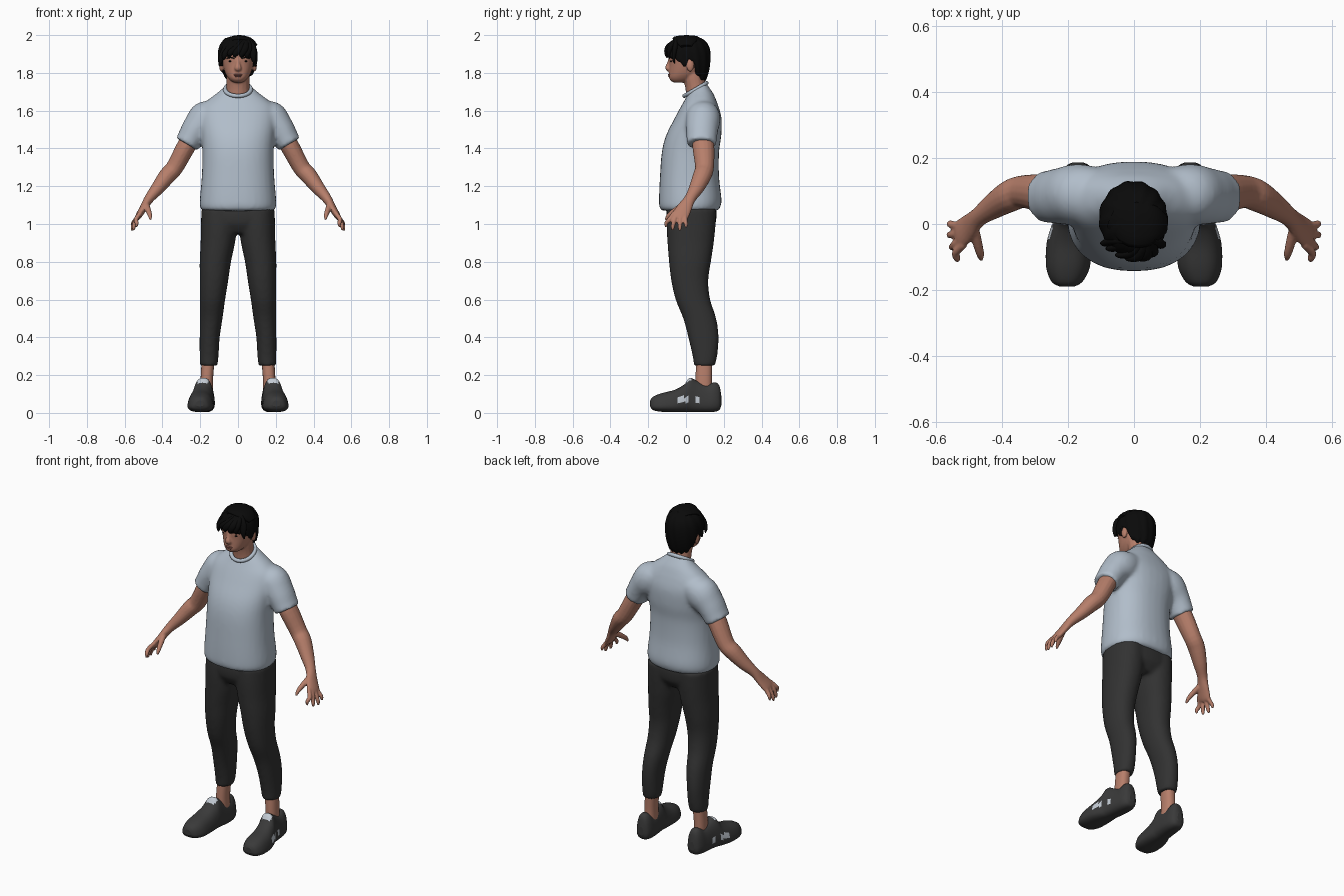
import bpy, bmesh, math
from mathutils import Vector

TAU = 2 * math.pi


def material(name, rgb):
    m = bpy.data.materials.new(name)
    m.diffuse_color = (*rgb, 1)
    return m


SKIN = material("skin", (0.47, 0.21, 0.145))
SHIRT = material("pale blue cotton", (0.44, 0.51, 0.59))
TROUSER = material("charcoal cloth", (0.032, 0.032, 0.032))
SHOE = material("dark grey shoe", (0.042, 0.042, 0.042))
WHITE = material("light patch", (0.55, 0.6, 0.66))
HAIR = material("black hair", (0.003, 0.003, 0.003))
LIP = material("lips", (0.27, 0.10, 0.08))


def dense(rows, n=4):
    """Catmull-Rom interpolation of every column."""
    out = []
    for i in range(len(rows) - 1):
        p = [rows[max(0, min(len(rows) - 1, i + k))] for k in (-1, 0, 1, 2)]
        for s in range(n):
            t = s / n
            out.append([0.5 * (2 * b + (c - a) * t + (2 * a - 5 * b + 4 * c - d) * t * t
                               + (3 * b - a - 3 * c + d) * t ** 3) for a, b, c, d in zip(*p)])
    return out + [list(rows[-1])]


def sgn_pow(v, e):
    return math.copysign(abs(v) ** e, v)


def slices(rows, side=1, e=2.3, seg=32):
    """Horizontal sections: z, centre x, half width, front y, back y."""
    rings = []
    for z, xc, hw, yf, yb in dense(rows):
        rings.append([Vector((side * (xc + hw * sgn_pow(math.cos(a), 2 / e)),
                              (yf + yb) / 2 + (yb - yf) / 2 * sgn_pow(math.sin(a), 2 / e), z))
                      for a in (TAU * k / seg for k in range(seg))])
    return rings


def tube(rows, side=1, seg=16):
    """Tube along points: x, y, z, radius towards y, radius across."""
    d = dense(rows)
    pts = [Vector((side * r[0], r[1], r[2])) for r in d]
    rings = []
    for i, p in enumerate(pts):
        t = (pts[min(i + 1, len(pts) - 1)] - pts[max(i - 1, 0)]).normalized()
        v = Vector((0, 1, 0))
        v = (v - t * v.dot(t)).normalized()
        u = t.cross(v)
        rings.append([p + v * d[i][3] * math.cos(TAU * k / seg) + u * d[i][4] * math.sin(TAU * k / seg)
                      for k in range(seg)])
    return rings


def ball(c, r):
    """Ellipsoid as a stack of rings."""
    return [[Vector((c[0] + r[0] * math.sin(b) * math.cos(a), c[1] + r[1] * math.sin(b) * math.sin(a),
                     c[2] + r[2] * math.cos(b))) for a in (TAU * k / 16 for k in range(16))]
            for b in (0.05 + (math.pi - 0.1) * j / 10 for j in range(11))]


def build(name, parts, mats, voxel=0, smooth=4, rule=None):
    """Loft every ring stack, then optionally fuse them into one skin."""
    bm = bmesh.new()
    for rings in parts:
        vs = [[bm.verts.new(p) for p in ring] for ring in rings]
        n = len(vs[0])
        for a, b in zip(vs, vs[1:]):
            for k in range(n):
                bm.faces.new((a[k], a[(k + 1) % n], b[(k + 1) % n], b[k]))
        bm.faces.new(vs[0])
        bm.faces.new(vs[-1])
    bmesh.ops.recalc_face_normals(bm, faces=bm.faces)
    for f in bm.faces:
        f.smooth = len(f.verts) == 4
        if rule:
            f.material_index = rule(f.calc_center_median())
    me = bpy.data.meshes.new(name)
    bm.to_mesh(me)
    bm.free()
    for m in mats:
        me.materials.append(m)
    ob = bpy.data.objects.new(name, me)
    bpy.context.collection.objects.link(ob)
    if voxel:
        r = ob.modifiers.new("fuse", 'REMESH')
        r.mode, r.voxel_size, r.use_smooth_shade = 'VOXEL', voxel, True
        s = ob.modifiers.new("soften", 'SMOOTH')
        s.factor, s.iterations = 0.5, smooth
    return ob


# T-shirt: torso plus two sleeves
torso = slices([(1.07, 0, .185, -.125, .165), (1.085, 0, .2, -.14, .18), (1.13, 0, .202, -.143, .188),
                (1.25, 0, .192, -.138, .175), (1.38, 0, .188, -.128, .175), (1.47, 0, .195, -.105, .187),
                (1.56, 0, .205, -.06, .188), (1.62, 0, .195, -.028, .173), (1.66, 0, .155, -.005, .158),
                (1.69, 0, .115, .012, .145), (1.72, 0, .08, .035, .125), (1.745, 0, .05, .06, .108)])
sleeves = [tube([(.10, .085, 1.60, .08, .06), (.165, .09, 1.56, .092, .095), (.22, .085, 1.505, .086, .078),
                 (.255, .083, 1.45, .08, .068), (.272, .082, 1.422, .079, .067)], s, 24) for s in (-1, 1)]
build("t_shirt", [torso] + sleeves, [SHIRT], 0.011, 6)

# Collar: tilted ring round the neck
bpy.ops.mesh.primitive_torus_add(major_radius=.068, minor_radius=.011, major_segments=40, minor_segments=10,
                                 location=(0, .05, 1.712), rotation=(math.radians(30), 0, 0))
collar = bpy.context.object
collar.name = "collar"
collar.data.materials.append(SHIRT)
bpy.ops.object.shade_smooth()

# Trousers: hips plus two legs
hips = slices([(.95, 0, .12, -.07, .12), (1.0, 0, .185, -.1, .155), (1.05, 0, .193, -.105, .162),
               (1.085, 0, .188, -.1, .16)])
legs = [slices([(.25, .155, .046, .042, .153), (.3, .153, .05, .035, .165), (.4, .15, .053, .012, .173),
                (.5, .142, .06, -.015, .16), (.6, .135, .067, -.055, .128), (.7, .127, .075, -.078, .118),
                (.8, .12, .083, -.09, .132), (.9, .107, .091, -.098, .147), (1.0, .1, .096, -.103, .157),
                (1.08, .1, .094, -.1, .16)], s, 2.2) for s in (-1, 1)]
build("trousers", [hips] + legs, [TROUSER], 0.011, 5)

# Head: skull, neck, nose and ears fused
skull = slices([(1.748, 0, .02, -.06, -.02), (1.758, 0, .038, -.08, .02), (1.775, 0, .054, -.09, .05),
                (1.80, 0, .068, -.09, .08), (1.84, 0, .08, -.089, .1), (1.885, 0, .087, -.091, .112),
                (1.93, 0, .082, -.08, .11), (1.97, 0, .05, -.045, .08)], 1, 2.2)
neck = tube([(0, .065, 1.62, .058, .066), (0, .052, 1.72, .055, .061), (0, .04, 1.78, .056, .062),
             (0, .03, 1.84, .055, .06)])
nose = tube([(0, -.085, 1.875, .008, .009), (0, -.092, 1.85, .009, .011), (0, -.097, 1.826, .013, .018),
             (0, -.088, 1.812, .008, .014)])
ears = [ball((s * .088, .022, 1.84), (.012, .02, .034)) for s in (-1, 1)]
build("head", [skull, neck, nose] + ears, [SKIN], 0.0055, 2)

# Facial features
build("lips", [ball((0, -.087, 1.79), (.024, .009, .005)), ball((0, -.086, 1.782), (.02, .009, .005))], [LIP])
build("eyes", [ball((s * .037, -.077, 1.862), (.014, .007, .0045)) for s in (-1, 1)], [HAIR])
build("eyebrows", [tube([(.018, -.087, 1.876, .004, .003), (.04, -.079, 1.882, .006, .005),
                         (.06, -.066, 1.876, .004, .003)], s, 8) for s in (-1, 1)], [HAIR])

# Hair: cap whose lower edge drops from fringe to nape; angle 0 is the front
EDGE = [(0, 1.893), (.6, 1.885), (1.0, 1.872), (1.3, 1.835), (1.42, 1.842), (1.55, 1.868), (1.8, 1.868),
        (2.0, 1.805), (2.4, 1.768), (3.2, 1.762)]


def edge(a):
    a = abs((a + math.pi) % TAU - math.pi)
    for (a0, z0), (a1, z1) in zip(EDGE, EDGE[1:]):
        if a <= a1:
            return z0 + (z1 - z0) * (a - a0) / (a1 - a0)
    return EDGE[-1][1]


def hair_point(a, t, shrink=1):
    zb = edge(a) + .006 * math.sin(17 * a)
    z = zb + (1.994 - zb) * math.sin(t * math.pi / 2)
    h = (z - 1.885) / .111
    f = max(0, 1 - abs(h) ** 2.5) ** (1 / 2.4) if h > 0 else 1 - .17 * h * h
    f = max(f, .02) * shrink * (1 + .018 * math.sin(13 * a + 5 * t))
    return Vector((-.002 + .104 * f * math.sin(a), .015 - .115 * f * math.cos(a), z))


ANG = [TAU * k / 96 for k in range(96)]
cap = [[hair_point(a, 0, .7) for a in ANG]]
cap += [[hair_point(a, j / 16) for a in ANG] for j in range(17)]
# Swept fringe locks: start x, end x, end z
locks = []
for x0, x1, z1 in [(.04, -.045, 1.89), (.05, -.015, 1.882), (.055, .02, 1.88), (.06, .05, 1.878),
                   (.0, -.075, 1.87), (-.03, -.092, 1.845), (.065, .085, 1.85)]:
    y1 = -.105 + 5.5 * x1 * x1
    locks.append(tube([(x0 * .8, -.05, 1.972, .012, .016), ((x0 + x1) / 2, y1 + .008, 1.935, .014, .02),
                       (x1 * .95, y1, (z1 + 1.92) / 2, .01, .016), (x1, y1 + .004, z1, .003, .003)], 1, 10))
# Crown tuft
locks.append(tube([(-.06, .03, 1.965, .05, .02), (0, .0, 1.984, .07, .016), (.06, .0, 1.97, .06, .018),
                   (.094, 0, 1.94, .03, .012)], 1, 12))
build("hair", [cap] + locks, [HAIR])

for s, side in ((-1, "right"), (1, "left")):
    # Arm, palm, four fingers and thumb fused
    arm = tube([(.22, .085, 1.50, .055, .05), (.275, .092, 1.41, .058, .05), (.335, .098, 1.30, .05, .046),
                (.375, .085, 1.255, .049, .045), (.425, .055, 1.19, .04, .036), (.47, .022, 1.135, .03, .026),
                (.50, -.008, 1.085, .04, .02), (.525, -.03, 1.045, .045, .017), (.535, -.036, 1.028, .036, .012)], s)
    fingers = [tube([(.515, y0, 1.06, .012, .012), (.54, (y0 + y1) / 2 - .003, 1.025, .0125, .0125),
                     (x1 - .002, y1, z1 + .02, .011, .011), (x1, y1, z1, .006, .006)], s, 10)
               for y0, y1, x1, z1 in [(-.062, -.105, .538, .985), (-.043, -.07, .553, .966),
                                      (-.022, -.033, .56, .964), (-.002, .0, .56, .98)]]
    thumb = tube([(.485, -.015, 1.10, .017, .016), (.474, -.06, 1.07, .015, .015),
                  (.466, -.092, 1.045, .012, .012), (.463, -.108, 1.022, .006, .006)], s, 10)
    build(side + "_arm", [arm, thumb] + fingers, [SKIN], 0.005, 3)

    # Ankle
    build(side + "_ankle", [slices([(.1, .166, .034, .05, .138), (.18, .165, .033, .05, .137),
                                    (.28, .158, .034, .055, .14)], s)], [SKIN])

    # Shoe: sections from toe to heel: y, centre x, half width, bottom, top
    rings = []
    for y, xc, hw, zb, zt in dense([(-.19, .203, .022, .035, .065), (-.175, .203, .05, .015, .085),
                                    (-.13, .2, .071, .006, .104), (-.06, .197, .073, .004, .122),
                                    (-.01, .19, .066, .004, .15), (.02, .184, .06, .004, .186),
                                    (.06, .178, .056, .004, .168), (.11, .173, .054, .004, .15),
                                    (.15, .171, .05, .006, .162), (.176, .17, .038, .015, .145),
                                    (.187, .17, .016, .04, .09)], 4):
        ring = []
        for k in range(40):
            a = TAU * k / 40
            h = .5 + .5 * sgn_pow(math.sin(a), .75)
            w = hw * sgn_pow(math.cos(a), .75) * (1.08 - .38 * h)
            ring.append(Vector((s * (xc + w), y, zb + (zt - zb) * h)))
        rings.append(ring)

    def patch(c):
        outer = abs(c.x) > .19 and .055 < c.z < .085 and (-.045 < c.y < .015 or .045 < c.y < .075)
        tongue = c.z > .16 and -.01 < c.y < .03 and abs(abs(c.x) - .184) < .03
        return 1 if outer or tongue else 0

    build(side + "_shoe", [rings], [SHOE, WHITE], rule=patch)
